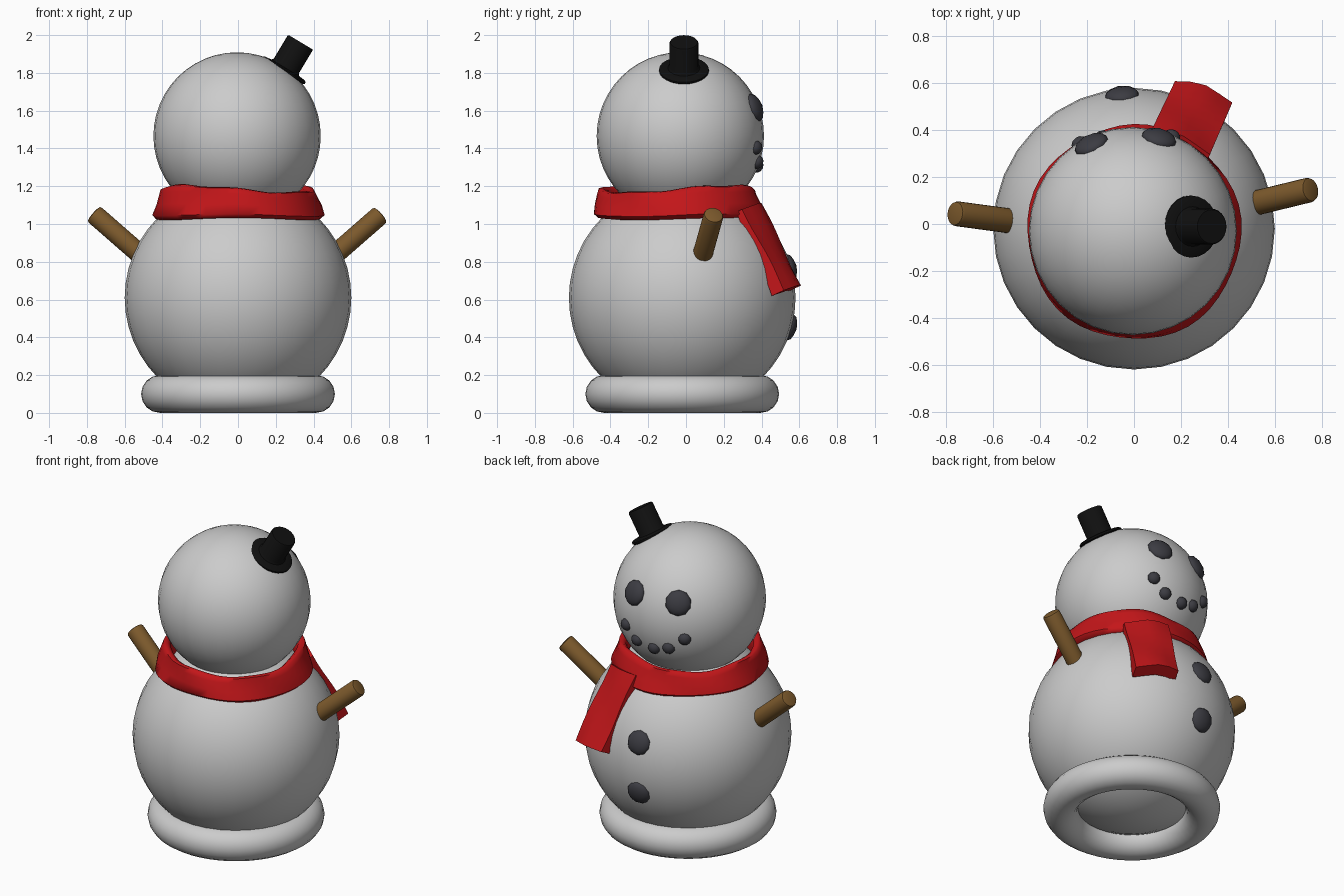
import bpy, bmesh, math
from mathutils import Vector

if "Cube" in bpy.data.objects:
    bpy.data.objects.remove(bpy.data.objects["Cube"])


def material(name, rgb):
    m = bpy.data.materials.new(name)
    m.diffuse_color = (*rgb, 1)
    m.use_nodes = True
    m.node_tree.nodes["Principled BSDF"].inputs["Base Color"].default_value = m.diffuse_color
    return m


RED = material("red_cloth", (0.55, 0.008, 0.01))
BROWN = material("wood", (0.2, 0.1, 0.025))
BLACK = material("black_felt", (0.005, 0.005, 0.005))
COAL = material("coal", (0.045, 0.045, 0.055))


def finish(ob, name, mat=None, angle=40):
    ob.name = name
    if mat:
        ob.data.materials.append(mat)
    bpy.ops.object.select_all(action='DESELECT')
    ob.select_set(True)
    bpy.context.view_layer.objects.active = ob
    bpy.ops.object.shade_smooth_by_angle(angle=math.radians(angle))
    return ob


def ball(name, centre, radius):
    bpy.ops.mesh.primitive_uv_sphere_add(segments=32, ring_count=24, radius=radius, location=centre)
    return finish(bpy.context.object, name)


def loft(name, rings, mat, closed=False, angle=40):
    """Skin a list of equal-length point rings; cap the ends unless closed."""
    bm = bmesh.new()
    vs = [[bm.verts.new(p) for p in ring] for ring in rings]
    n, k = len(rings), len(rings[0])
    for i in range(n if closed else n - 1):
        a, b = vs[i], vs[(i + 1) % n]
        for j in range(k):
            bm.faces.new((a[j], a[(j + 1) % k], b[(j + 1) % k], b[j]))
    if not closed:
        bm.faces.new(vs[0])
        bm.faces.new(vs[-1])
    bmesh.ops.recalc_face_normals(bm, faces=bm.faces)
    me = bpy.data.meshes.new(name)
    bm.to_mesh(me)
    bm.free()
    ob = bpy.data.objects.new(name, me)
    bpy.context.collection.objects.link(ob)
    return finish(ob, name, mat, angle)


def turned(name, base, axis, profile, mat, sides=24):
    """Lathe a (radius, height) profile around an arbitrary axis."""
    base, axis = Vector(base), Vector(axis).normalized()
    q = axis.to_track_quat('Z', 'Y')
    rings = [[base + q @ Vector((r * math.cos(t), r * math.sin(t), h))
              for t in (math.tau * i / sides for i in range(sides))] for r, h in profile]
    return loft(name, rings, mat)


def coal(name, centre, direction, radius, surface, depth):
    """Flattened lump set into a ball, facing outwards."""
    d = Vector(direction).normalized()
    bpy.ops.mesh.primitive_ico_sphere_add(subdivisions=2, radius=1, location=Vector(centre) + d * surface)
    ob = bpy.context.object
    ob.scale = (radius, radius, depth)
    ob.rotation_mode = 'QUATERNION'
    ob.rotation_quaternion = d.to_track_quat('Z', 'Y')
    return finish(ob, name, COAL, 25)


# Snow balls and base ring
BODY, HEAD = (0, -0.02, 0.61), (-0.005, -0.03, 1.466)
ball("body", BODY, 0.6)
ball("head", HEAD, 0.443)
bpy.ops.mesh.primitive_torus_add(major_radius=0.413, minor_radius=0.1, major_segments=48,
                                 minor_segments=16, location=(0, -0.02, 0.1))
finish(bpy.context.object, "base_ring")

# Eyes, mouth and buttons
for i, d in enumerate([(-0.185, 0.385, 0.16), (0.115, 0.405, 0.155)]):
    coal(f"eye_{i}", HEAD, d, 0.077, 0.435, 0.04)
for i, d in enumerate([(0.169, 0.408, -0.063), (0.087, 0.413, -0.14), (-0.035, 0.414, -0.16),
                       (-0.132, 0.402, -0.138), (-0.228, 0.376, -0.064)]):
    coal(f"mouth_{i}", HEAD, d, 0.038, 0.438, 0.033)
for i, z in enumerate((0.165, -0.16)):
    coal(f"button_{i}", BODY, (-0.052, 0.58, z), 0.075, 0.59, 0.04)

# Stick arms
for name, tip, root in [("arm_right", (0.755, 0.147, 1.05), (0.48, 0.08, 0.81)),
                        ("arm_left", (-0.765, 0.045, 1.055), (-0.49, 0.008, 0.815))]:
    axis = Vector(tip) - Vector(root)
    n = axis.length
    turned(name, root, axis, [(0.04, 0), (0.053, 0.015), (0.053, n - 0.015), (0.049, n - 0.004), (0.038, n)], BROWN)

# Tilted top hat
turned("hat", (0.243, -0.011, 1.815), (0.09, 0, 0.15),
       [(0.125, -0.012), (0.132, -0.006), (0.132, 0.004), (0.122, 0.01), (0.085, 0.014),
        (0.077, 0.025), (0.077, 0.165), (0.072, 0.172)], BLACK)

# Scarf wrapped round the neck
section = [(0.37, 0.0), (0.435, -0.01), (0.456, 0.12), (0.438, 0.45), (0.415, 0.8),
           (0.405, 0.97), (0.385, 1.0), (0.365, 0.9), (0.36, 0.45)]
rings = []
for i in range(48):
    a = math.tau * i / 48
    top = 1.187 + 0.02 * math.cos(2 * a - math.radians(90)) + 0.005 * math.sin(7 * a)
    low = 1.028 + 0.006 * math.sin(3 * a)
    flare = 0.018 * max(0, -math.sin(a))
    ring = []
    for r, h in section:
        r += flare * h + 0.006 * math.sin(5 * a + 4 * h)
        ring.append((r * math.cos(a), -0.035 + r * math.sin(a), low + (top - low) * h))
    rings.append(ring)
loft("scarf", rings, RED, closed=True, angle=60)

# Hanging scarf end
rings = []
for i in range(9):
    t = i / 8
    left = Vector((0.075, 0.40, 1.11)).lerp(Vector((0.175, 0.61, 0.675)), t)
    right = Vector((0.325, 0.30, 1.08)).lerp(Vector((0.42, 0.52, 0.65)), t)
    out = Vector((0.36, 0.85, 0.4)).normalized()
    thick = out * (0.035 + 0.04 * t)
    puff = [0, 0.018, 0.024, 0.012, 0]
    front = [left.lerp(right, s / 4) + out * (puff[s] + 0.006 * math.sin(6 * t + s)) for s in range(5)]
    rings.append(front + [p - thick for p in reversed(front)])
loft("scarf_end", rings, RED)
